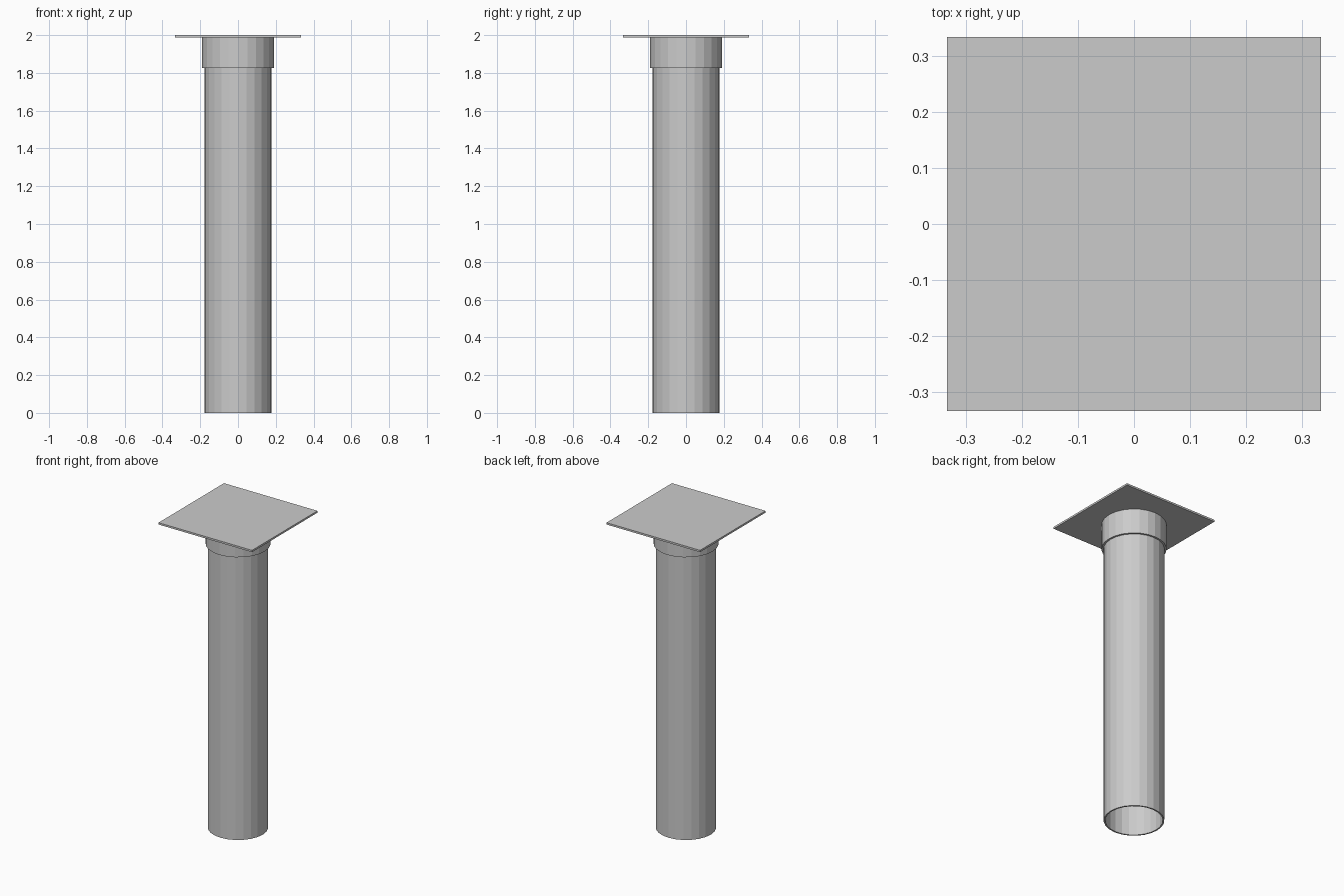
import bpy, bmesh
from math import cos, sin, tau

if "Cube" in bpy.data.objects:
    bpy.data.objects.remove(bpy.data.objects["Cube"])

SIDES = 24


def tube(name, r_out, r_in, z0, z1):
    """Hollow open-ended pipe with a thin wall, flat facets."""
    bm = bmesh.new()
    rings = []
    for r, z in ((r_out, z0), (r_out, z1), (r_in, z1), (r_in, z0)):
        rings.append([bm.verts.new((r * cos(tau * i / SIDES), r * sin(tau * i / SIDES), z))
                      for i in range(SIDES)])
    for k in range(4):
        a, b = rings[k], rings[(k + 1) % 4]
        for i in range(SIDES):
            j = (i + 1) % SIDES
            bm.faces.new((a[i], a[j], b[j], b[i]))
    bmesh.ops.recalc_face_normals(bm, faces=bm.faces)
    mesh = bpy.data.meshes.new(name)
    bm.to_mesh(mesh)
    bm.free()
    obj = bpy.data.objects.new(name, mesh)
    bpy.context.collection.objects.link(obj)
    return obj


# Long hollow pipe, standing on the floor
tube("pipe", 0.177, 0.168, 0.0, 1.99)

# Sleeve around the top of the pipe
tube("collar", 0.19, 0.178, 1.827, 1.99)

# Thin square cap plate
bpy.ops.mesh.primitive_cube_add(size=1, location=(0, 0, 1.994))
plate = bpy.context.object
plate.name = "top_plate"
plate.scale = (0.666, 0.666, 0.012)
